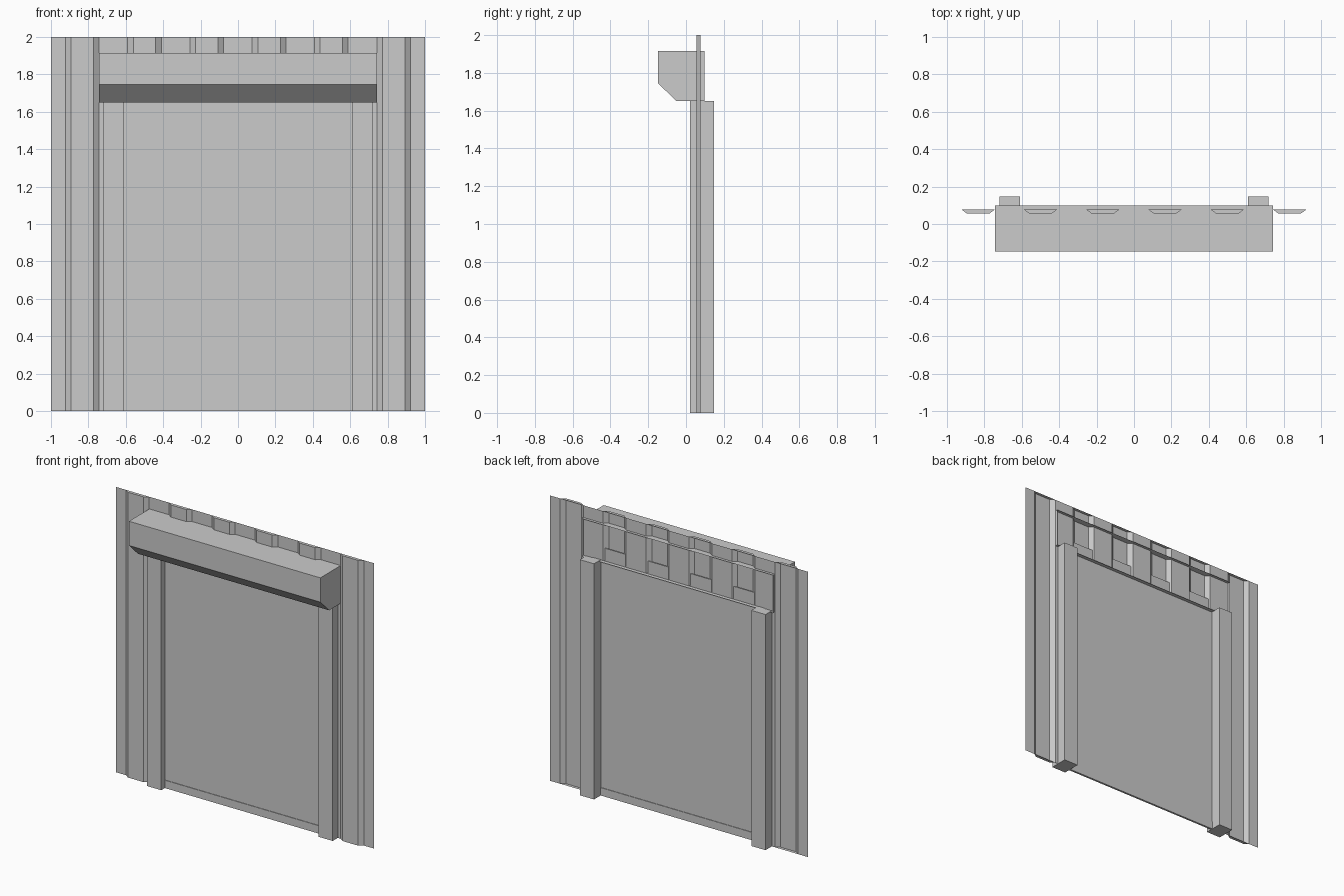
import bpy
import bmesh

cube = bpy.data.objects.get("Cube")
if cube:
    bpy.data.objects.remove(cube, do_unlink=True)

grey = bpy.data.materials.new("plain_grey")
grey.use_nodes = True
GREY = (0.6, 0.6, 0.6, 1)
grey.diffuse_color = GREY
grey.node_tree.nodes["Principled BSDF"].inputs["Base Color"].default_value = GREY


def finish(name, bm):
    mesh = bpy.data.meshes.new(name)
    bm.to_mesh(mesh)
    bm.free()
    mesh.materials.append(grey)
    obj = bpy.data.objects.new(name, mesh)
    bpy.context.collection.objects.link(obj)
    return obj


def box(name, x, y, z):
    bm = bmesh.new()
    bmesh.ops.create_cube(bm, size=1)
    for v in bm.verts:
        v.co = [lo + (c + 0.5) * (hi - lo) for c, (lo, hi) in zip(v.co, (x, y, z))]
    return finish(name, bm)


# Corrugated wall sheet: flat at the back, ribs pushed out to the front
BACK, FRONT = 0.078, 0.056
PITCH, FIRST = 0.333, -0.833
OPEN_X, OPEN_Z, TOP = 0.665, 1.655, 2.0
ribs = [FIRST + PITCH * i for i in range(6)]
profile = [(-1, BACK)]
for c in ribs:
    profile += [(c - 0.09, BACK), (c - 0.06, FRONT), (c + 0.06, FRONT), (c + 0.09, BACK)]
profile += [(1, BACK), (-OPEN_X, BACK), (OPEN_X, BACK)]
profile.sort()

bm = bmesh.new()
rows = [[bm.verts.new((x, y, z)) for x, y in profile] for z in (0, OPEN_Z, TOP)]
for level in (0, 1):
    low, high = rows[level], rows[level + 1]
    for i in range(len(profile) - 1):
        middle = (profile[i][0] + profile[i + 1][0]) / 2
        if level == 1 or abs(middle) > OPEN_X:
            bm.faces.new((low[i], low[i + 1], high[i + 1], high[i]))
# Rib end caps, left out across the doorway
for row, outward in ((rows[0], False), (rows[2], True)):
    for c in ribs:
        if outward or abs(c) > OPEN_X:
            cap = [v for v in row if abs(v.co.x - c) < 0.1]
            bm.faces.new(cap if outward else cap[::-1])
bmesh.ops.delete(bm, geom=[v for v in bm.verts if not v.link_faces], context='VERTS')
finish("corrugated_wall", bm)

# Roller housing: chamfered front, open towards the wall
section = [(0.098, 1.65), (-0.05, 1.65), (-0.148, 1.745), (-0.148, 1.915), (0.098, 1.915)]
HALF = 0.742
bm = bmesh.new()
left, right = [[bm.verts.new((s * HALF, y, z)) for y, z in section] for s in (1, -1)]
bm.faces.new(left[::-1])
bm.faces.new(right)
for i in range(len(section) - 1):
    bm.faces.new((left[i], left[i + 1], right[i + 1], right[i]))
bmesh.ops.recalc_face_normals(bm, faces=bm.faces)
finish("roller_housing", bm)

# Guide posts at both sides of the doorway
for side, s in (("left", 1), ("right", -1)):
    box(side + "_guide_post", sorted((s * 0.61, s * 0.72)), (0.021, 0.148), (0, 1.652))

# Shutter running up into the housing, with its bottom rail
box("shutter", (-0.64, 0.64), (0.065, 0.071), (0, 1.74))
box("bottom_rail", (-0.61, 0.61), (0.061, 0.075), (0, 0.055))
